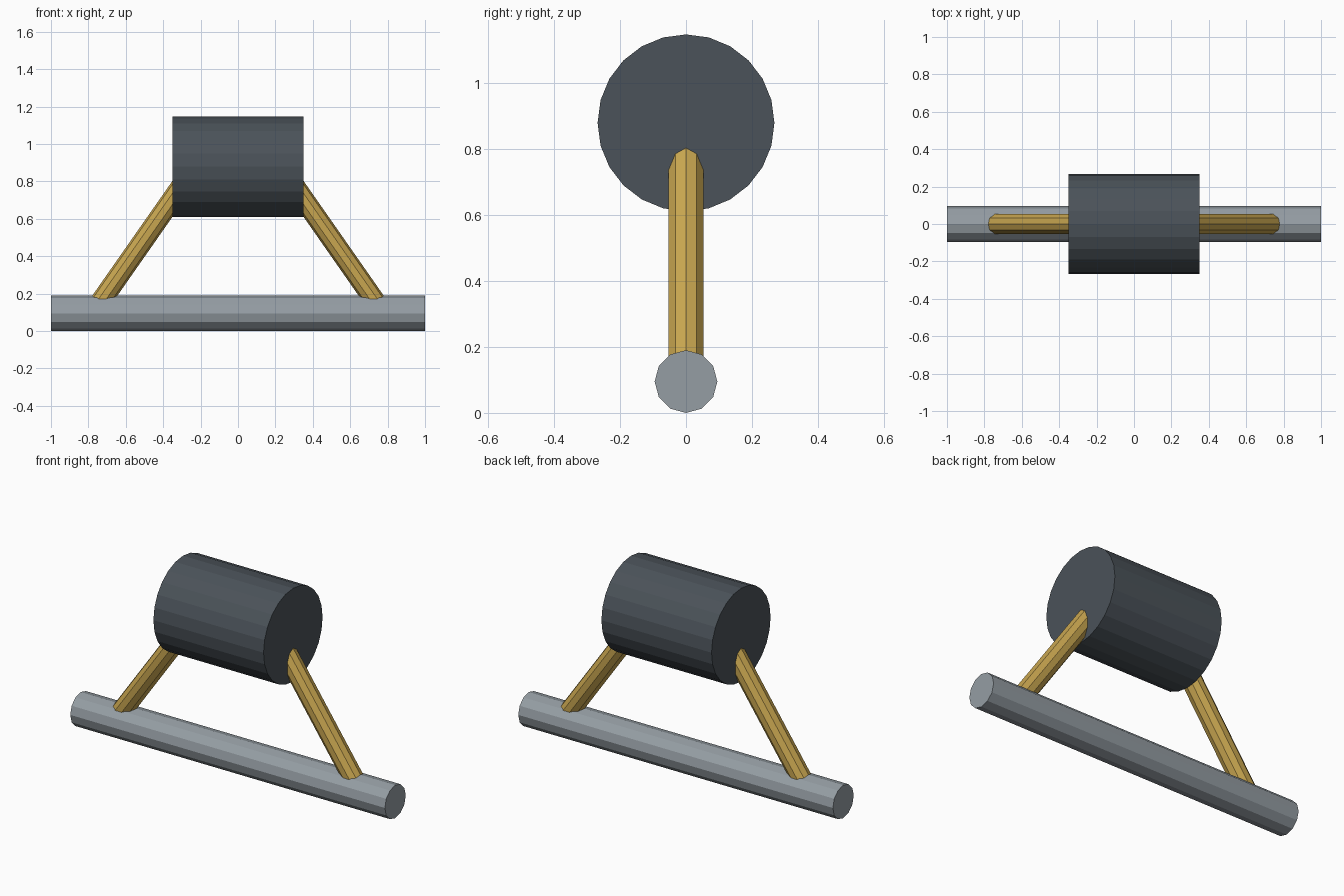
import bpy
from mathutils import Matrix, Vector

if "Cube" in bpy.data.objects:
    bpy.data.objects.remove(bpy.data.objects["Cube"])


def material(name, rgb):
    m = bpy.data.materials.new(name)
    m.diffuse_color = (*rgb, 1)
    m.use_nodes = True
    m.node_tree.nodes["Principled BSDF"].inputs["Base Color"].default_value = m.diffuse_color
    return m


STEEL = material("steel", (0.30, 0.34, 0.37))
SLATE = material("slate", (0.07, 0.085, 0.10))
BRASS = material("brass", (0.58, 0.38, 0.08))


def rod(name, start, end, radius, sides, mat):
    """Flat-shaded cylinder between two points in the XZ plane, one corner facing up."""
    a, b = Vector(start), Vector(end)
    axis = (b - a).normalized()
    side = Vector((0, 1, 0))
    up = axis.cross(side)
    rot = Matrix((side, up, axis)).transposed().to_4x4()
    bpy.ops.mesh.primitive_cylinder_add(vertices=sides, radius=radius, depth=(b - a).length)
    ob = bpy.context.object
    ob.name = name
    ob.matrix_world = Matrix.Translation((a + b) / 2) @ rot
    ob.data.materials.append(mat)
    return ob


# Long base bar lying along x
rod("base_bar", (-1, 0, 0.095), (1, 0, 0.095), 0.095, 12, STEEL)

# Heavy drum above it
rod("drum", (-0.35, 0, 0.879), (0.35, 0, 0.879), 0.268, 24, SLATE)

# Slanted struts, running from the bar's axis into the drum
for label, s in (("left", -1), ("right", 1)):
    rod(label + "_strut", (s * 0.778, 0, 0.095), (s * 0.23, 0, 0.879), 0.055, 10, BRASS)
